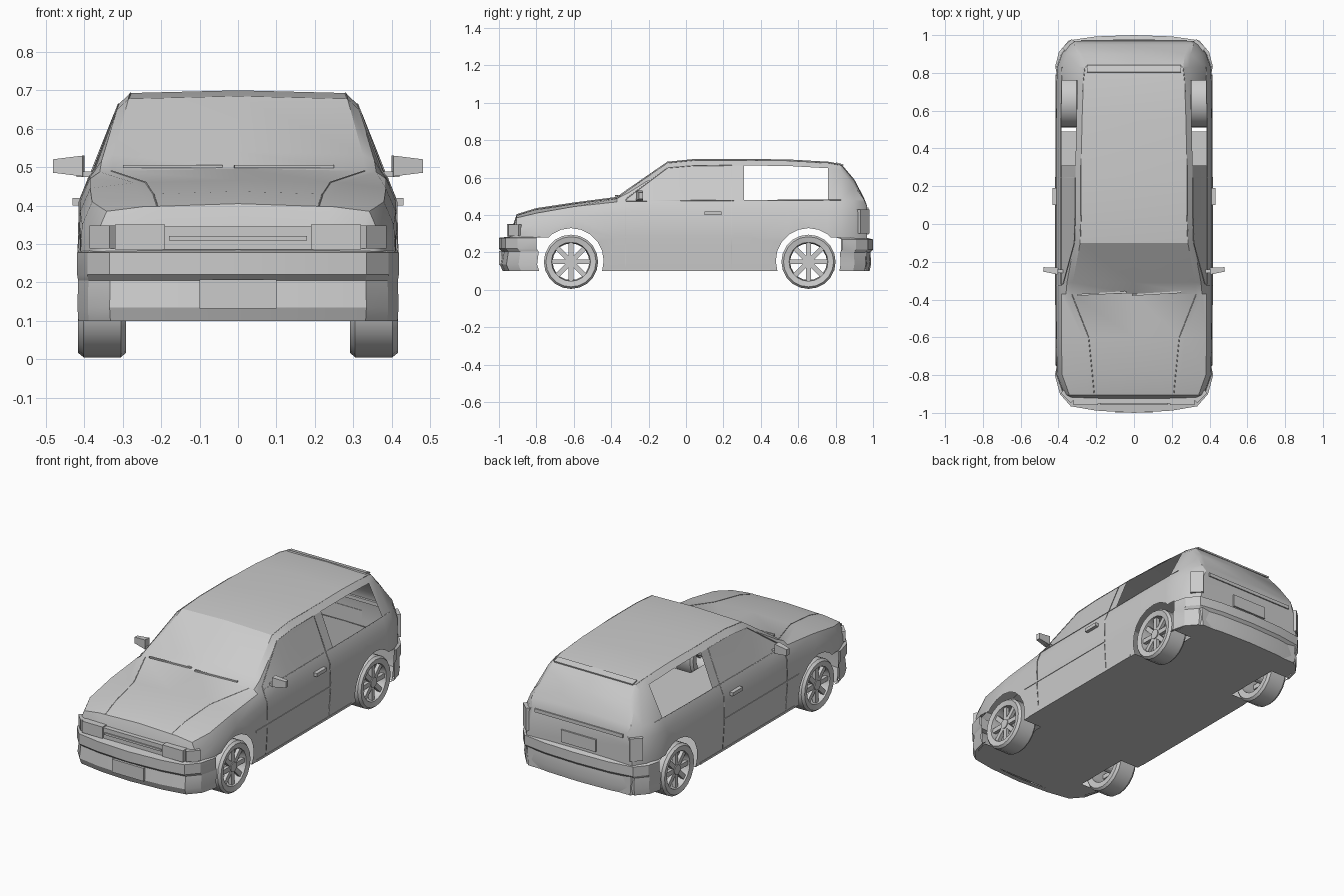
import bpy, bmesh, math
from mathutils import Vector

if "Cube" in bpy.data.objects:
    bpy.data.objects.remove(bpy.data.objects["Cube"])


def make(name, verts, faces, smooth=True):
    me = bpy.data.meshes.new(name)
    me.from_pydata(verts, [], faces)
    bm = bmesh.new()
    bm.from_mesh(me)
    bmesh.ops.remove_doubles(bm, verts=bm.verts, dist=1e-5)
    bmesh.ops.recalc_face_normals(bm, faces=bm.faces)
    bm.to_mesh(me)
    bm.free()
    ob = bpy.data.objects.new(name, me)
    bpy.context.collection.objects.link(ob)
    if smooth:
        smooth_obj(ob)
    return ob


def smooth_obj(ob):
    bpy.ops.object.select_all(action='DESELECT')
    ob.select_set(True)
    bpy.context.view_layer.objects.active = ob
    bpy.ops.object.shade_smooth_by_angle(angle=math.radians(25))


def box(name, loc, size, rot=(0, 0, 0), taper=1.0):
    # taper shrinks the +x end
    bpy.ops.mesh.primitive_cube_add(size=1, location=loc, rotation=rot)
    ob = bpy.context.object
    ob.name = name
    for v in ob.data.vertices:
        k = taper if v.co.x > 0 else 1
        v.co = Vector((v.co.x * size[0], v.co.y * size[1] * k, v.co.z * size[2] * k))
    return ob


def loft(name, rows, closed_section=False, caps=False, smooth=True):
    n = len(rows[0])
    verts = [p for r in rows for p in r]
    m = n if closed_section else n - 1
    faces = [(i * n + j, i * n + (j + 1) % n, (i + 1) * n + (j + 1) % n, (i + 1) * n + j)
             for i in range(len(rows) - 1) for j in range(m)]
    if caps:
        faces += [tuple(range(n)), tuple(range((len(rows) - 1) * n, len(rows) * n))]
    return make(name, verts, faces, smooth)


def seam(name, pts):
    cu = bpy.data.curves.new(name, 'CURVE')
    cu.dimensions = '3D'
    cu.bevel_depth = 0.002
    cu.bevel_resolution = 0
    sp = cu.splines.new('POLY')
    sp.points.add(len(pts) - 1)
    for p, q in zip(sp.points, pts):
        p.co = (*q, 1)
    ob = bpy.data.objects.new(name, cu)
    bpy.context.collection.objects.link(ob)


# Body shell: y, half width, belt height, roof half width, roof height
stations = [
    (-0.94, .338, .29, .20, .30), (-0.905, .372, .385, .21, .405), (-0.80, .41, .41, .22, .437),
    (-0.60, .415, .445, .24, .467), (-0.37, .415, .47, .33, .497), (-0.31, .415, .475, .325, .54),
    (-0.10, .415, .475, .285, .685), (0.05, .415, .475, .28, .70), (0.25, .415, .478, .28, .70),
    (0.31, .415, .478, .28, .70), (0.55, .415, .48, .275, .697), (0.76, .413, .48, .268, .685),
    (0.83, .41, .48, .26, .673), (0.90, .385, .48, .27, .59), (0.95, .35, .47, .29, .495),
    (0.968, .335, .44, .29, .45)]


def section(y, w, zb, wr, zr):
    drop = min(.035, (zr - zb) * .35)
    half = [(w - .012, .10), (w, min(.28, zb - .08)), (w - .004, zb - .06), (w - .03, zb),
            (min(wr + .03, w - .035), zr - drop), (wr, zr - .007)]
    pts = [(x, y, z) for x, z in half]
    return pts + [(0, y, zr)] + [(-x, yy, z) for x, yy, z in reversed(pts)]


body = loft("body_shell", [section(*s) for s in stations], True, True, False)

# Wheel arches cut into the shell
AXLES, R = (-0.615, 0.655), 0.175
for y in AXLES:
    for s in (-1, 1):
        bpy.ops.mesh.primitive_cylinder_add(vertices=20, radius=R, depth=.18,
                                            location=(s * .375, y, .155), rotation=(0, math.pi / 2, 0))
        cutter = bpy.context.object
        cutter.hide_render = True
        bpy.context.view_layer.objects.active = body
        mod = body.modifiers.new("arch", 'BOOLEAN')
        mod.operation, mod.solver, mod.object = 'DIFFERENCE', 'EXACT', cutter
        bpy.ops.object.modifier_apply(modifier=mod.name)
        bpy.data.objects.remove(cutter)

# Open the arches and the rear quarter windows
bm = bmesh.new()
bm.from_mesh(body.data)
dead = []
for f in bm.faces:
    c = f.calc_center_median()
    well = c.z > .101 and any(math.hypot(c.y - y, c.z - .155) < R + .002 for y in AXLES)
    window = .31 < c.y < .76 and .49 < c.z < .655 and abs(c.x) > .29
    if well or window:
        dead.append(f)
bmesh.ops.delete(bm, geom=dead, context='FACES')
bm.to_mesh(body.data)
bm.free()
smooth_obj(body)


# Bumpers swept around each end
def bumper(name, path, prof):
    path = [(-x, y) for x, y in reversed(path[1:])] + path
    loft(name, [[(x * (1 - d * .4), y * (1 - d), z) for d, z in prof] for x, y in path])


bumper("front_bumper", [(0, -1), (.2, -.988), (.335, -.965), (.392, -.90), (.419, -.80)],
       [(.05, .10), (.02, .10), (.005, .135), (.016, .205), (.0, .22), (.0, .278), (.06, .285)])
bumper("rear_bumper", [(0, 1), (.2, .993), (.345, .972), (.398, .91), (.417, .835)],
       [(.05, .10), (.018, .10), (.01, .14), (.014, .20), (.0, .215), (.0, .27), (.04, .28)])

# Plates, grille and hatch panel
box("front_plate", (0, -.992, .17), (.20, .014, .075))
box("rear_plate", (0, .971, .33), (.22, .012, .07))
box("grille", (0, -.935, .315), (.38, .03, .06))
box("grille_bar", (0, -.952, .315), (.36, .008, .012))
box("hatch_lip", (0, .965, .43), (.56, .02, .02))
box("roof_spoiler", (0, .822, .672), (.50, .04, .008), (-.25, 0, 0))

# Wheels: lathed tyre and rim with spokes
for name, y in zip(("front", "rear"), AXLES):
    for s in (-1, 1):
        prof = [(.098, .37), (.104, .41), (.134, .416), (.145, .402), (.145, .305), (.134, .292), (.10, .295),
                (.098, .37)]
        rows = []
        for i in range(21):
            a = 2 * math.pi * i / 20
            rows.append([(s * x, y + r * math.cos(a), .15 + r * math.sin(a)) for r, x in prof])
        loft(name + "_tyre", rows)
        for i in range(8):
            a = 2 * math.pi * i / 8
            box(name + "_spoke", (s * .39, y + .06 * math.cos(a), .15 + .06 * math.sin(a)),
                (.02, .09, .026), (a, 0, 0))
        bpy.ops.mesh.primitive_cylinder_add(vertices=12, radius=.028, depth=.10,
                                            location=(s * .355, y, .15), rotation=(0, math.pi / 2, 0))
        bpy.context.object.name = name + "_hub"

# Side details, mirrored
for s in (-1, 1):
    flip = 0 if s > 0 else math.pi
    box("headlamp", (s * .255, -.935, .318), (.13, .045, .066))
    box("turn_lamp", (s * .35, -.911, .318), (.075, .03, .06), (0, 0, s * .8))
    box("tail_lamp", (s * .345, .945, .365), (.07, .03, .13), (0, 0, -s * .75))
    box("mirror", (s * .441, -.245, .503), (.078, .036, .054), (0, 0, flip + s * .12), .65)
    box("mirror_arm", (s * .395, -.25, .482), (.05, .02, .014))
    box("door_handle", (s * .42, .145, .41), (.022, .09, .02))
    box("rub_strip", (s * .415, -.09, .283), (.006, .68, .012))
    box("sill", (s * .398, .02, .106), (.016, .86, .012))
    seam("door_seam", [(s * x, y, z) for x, y, z in [
        (.316, -.10, .652), (.375, -.315, .49), (.388, -.325, .475), (.413, -.325, .41),
        (.416, -.325, .28), (.404, -.325, .105), (.404, .245, .105), (.416, .245, .28),
        (.412, .245, .415), (.386, .245, .478), (.311, .245, .665), (.311, .05, .665), (.316, -.10, .652)]])
    seam("belt_trim", [(s * .386, -.32, .475), (s * .386, .55, .48), (s * .381, .83, .48)])
    seam("bonnet_seam", [(s * .21, -.905, .398), (s * .22, -.80, .43), (s * .24, -.60, .46),
                         (s * .33, -.37, .49)])
    seam("roof_gutter", [(s * .285, -.10, .678), (s * .28, .05, .693), (s * .28, .31, .693),
                         (s * .268, .76, .678), (s * .26, .83, .666)])

# Wipers at the foot of the windscreen
for x in (-.17, .12):
    box("wiper", (x, -.368, .502), (.26, .01, .008), (0, 0, .06))
